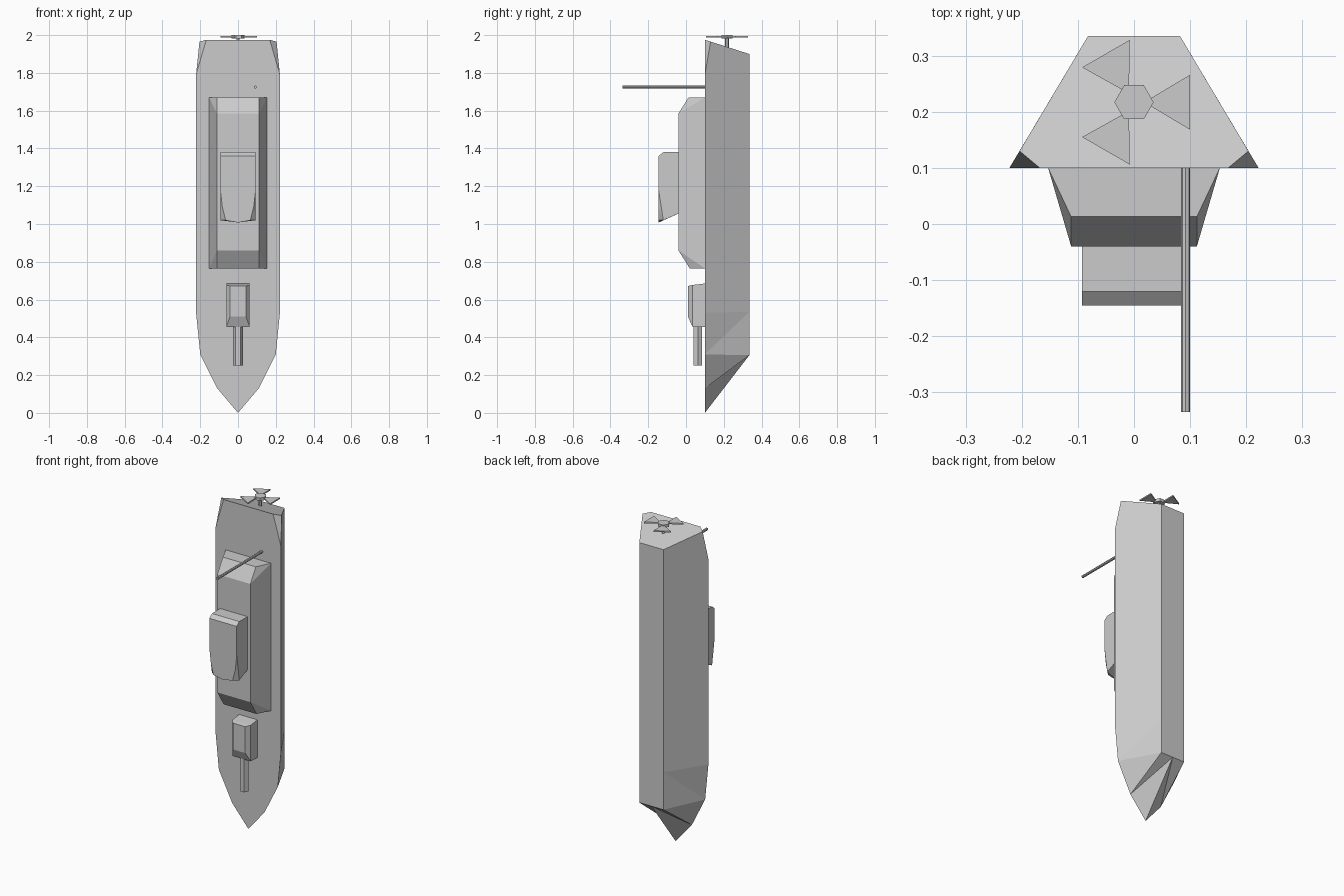
import bpy, bmesh, math
from mathutils import Matrix, Vector

if "Cube" in bpy.data.objects:
    bpy.data.objects.remove(bpy.data.objects["Cube"])

grey = bpy.data.materials.new("ship grey")
grey.diffuse_color = (0.6, 0.6, 0.6, 1)
grey.use_nodes = True
grey.node_tree.nodes["Principled BSDF"].inputs["Base Color"].default_value = grey.diffuse_color


def finish(bm, name):
    """Tidy flat faces and turn the bmesh into an object."""
    bmesh.ops.remove_doubles(bm, verts=bm.verts, dist=1e-5)
    bmesh.ops.dissolve_limit(bm, angle_limit=math.radians(0.5),
                             verts=bm.verts, edges=bm.edges)
    bmesh.ops.recalc_face_normals(bm, faces=bm.faces)
    me = bpy.data.meshes.new(name)
    bm.to_mesh(me)
    bm.free()
    me.materials.append(grey)
    ob = bpy.data.objects.new(name, me)
    bpy.context.collection.objects.link(ob)
    return ob


def mirrored(name, pts, faces):
    """Half shell given by points and faces, mirrored across x = 0."""
    bm = bmesh.new()
    for s in (1, -1):
        vs = [bm.verts.new((s * x, y, z)) for x, y, z in pts]
        for f in faces:
            bm.faces.new([vs[i] for i in f])
    return finish(bm, name)


def faceted(name, half_pts):
    """Convex block from half of its corner points."""
    bm = bmesh.new()
    for x, y, z in half_pts:
        for s in ((1, -1) if x else (1,)):
            bm.verts.new((s * x, y, z))
    bmesh.ops.convex_hull(bm, input=bm.verts)
    return finish(bm, name)


def rod(name, a, b, r, sides, turn=0.0):
    """Straight prism between two points."""
    a, b = Vector(a), Vector(b)
    bm = bmesh.new()
    bmesh.ops.create_cone(bm, cap_ends=True, segments=sides, radius1=r,
                          radius2=r, depth=(b - a).length)
    rot = (b - a).to_track_quat('Z', 'Y').to_matrix().to_4x4()
    bm.transform(Matrix.Translation((a + b) / 2) @ rot @ Matrix.Rotation(turn, 4, 'Z'))
    return finish(bm, name)


# Hull: the ship stands on its bow, deck towards the front
D, K = 0.1, 0.335
hull_pts = [(0, D, 0.0), (0.11, D, 0.13), (0.2, D, 0.31), (0.222, D, 0.53),
            (0.222, D, 1.79), (0.168, D, 1.975), (0, D, 1.975),       # deck edge 0-6
            (0.204, 0.13, 1.9655),                                    # stern corner 7
            (0, K, 0.305), (0.082, K, 0.305), (0.082, K, 0.535),
            (0.082, K, 1.9), (0, K, 1.9)]                             # bottom 8-12
mirrored("hull", hull_pts, [
    (0, 1, 2, 3, 4, 5, 6), (0, 1, 8), (1, 9, 8), (1, 2, 9), (2, 10, 9),
    (2, 3, 10), (3, 4, 7, 11, 10), (4, 5, 7), (5, 6, 12, 11, 7),
    (8, 9, 10, 11, 12)])

# Superstructure: wide at the deck, sloped at both ends
faceted("superstructure", [
    (0.153, D, 0.765), (0.153, D, 1.67), (0.112, 0.02, 0.765),
    (0.112, -0.04, 0.86), (0.112, -0.04, 1.585), (0.112, 0.013, 1.67)])

# Bridge tower with a rounded forward edge
faceted("bridge", [
    (0.093, -0.04, 1.055), (0.093, -0.04, 1.38), (0.093, -0.12, 1.38),
    (0.093, -0.145, 1.36), (0.093, -0.145, 1.18), (0.083, -0.145, 1.09),
    (0.065, -0.145, 1.02), (0.093, -0.12, 1.02), (0, -0.145, 1.008)])

# Gun turret and barrel
faceted("gun_turret", [
    (0.062, D, 0.455), (0.062, D, 0.685), (0.062, 0.035, 0.455),
    (0.062, 0.035, 0.677), (0.042, 0.01, 0.51), (0.042, 0.01, 0.672)])
rod("gun_barrel", (0, 0.0625, 0.25), (0, 0.0625, 0.47), 0.026, 6, math.pi / 6)

# Mast
rod("mast", (0.092, 0.11, 1.725), (0.092, -0.335, 1.725), 0.008, 8)

# Propeller: shaft, hexagonal hub and three wedge blades
C = Vector((0, 0.217, 0))
rod("propeller_shaft", C + Vector((0, 0, 1.92)), C + Vector((0, 0, 1.99)), 0.01, 6)
rod("propeller_hub", C + Vector((0, 0, 1.982)), C + Vector((0, 0, 2.0)), 0.035, 6,
    math.pi / 6)
for i in range(3):
    bm = bmesh.new()
    for z in (1.987, 1.995):
        for x, y in ((0.018, 0), (0.1, 0.049), (0.1, -0.049)):
            bm.verts.new((x, y, z))
    bmesh.ops.convex_hull(bm, input=bm.verts)
    bm.transform(Matrix.Translation(C) @ Matrix.Rotation(i * math.tau / 3, 4, 'Z'))
    finish(bm, f"propeller_blade_{i + 1}")
